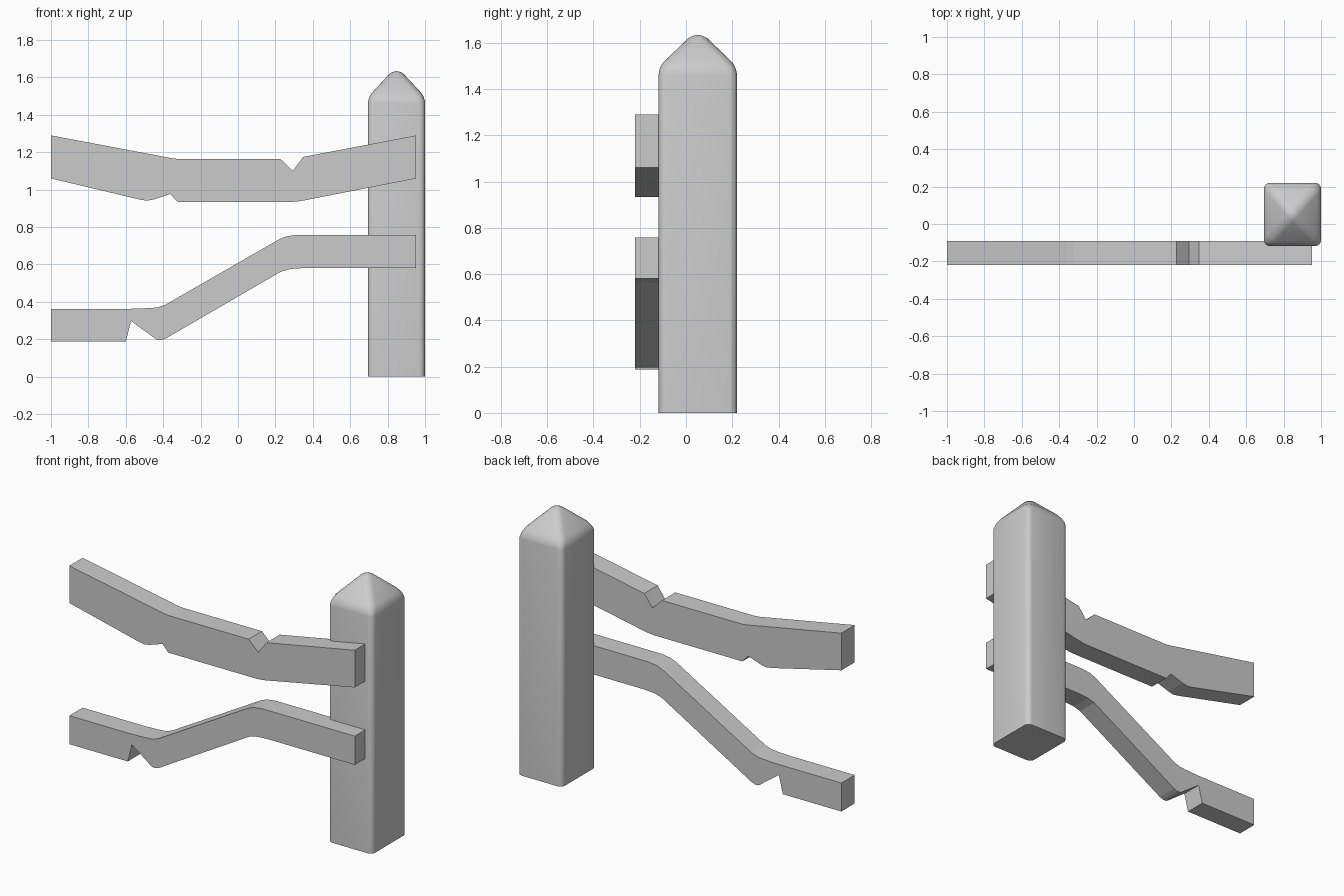
import bpy, bmesh, math

if "Cube" in bpy.data.objects:
    bpy.data.objects.remove(bpy.data.objects["Cube"])


def finish(name, bm):
    bmesh.ops.recalc_face_normals(bm, faces=bm.faces)
    mesh = bpy.data.meshes.new(name)
    bm.to_mesh(mesh)
    bm.free()
    obj = bpy.data.objects.new(name, mesh)
    bpy.context.collection.objects.link(obj)
    return obj


def rail(name, profile, y_front=-0.22, y_back=-0.09):
    """Extrude an x/z outline along y."""
    bm = bmesh.new()
    face = bm.faces.new([bm.verts.new((x, y_front, z)) for x, z in profile])
    out = bmesh.ops.extrude_face_region(bm, geom=[face])
    for v in out["geom"]:
        if isinstance(v, bmesh.types.BMVert):
            v.co.y = y_back
    return finish(name, bm)


# Post: square shaft with a pyramid cap and rounded edges
X0, X1, Y0, Y1 = 0.695, 1.0, -0.118, 0.22
EAVE, TOP = 1.495, 1.635
bm = bmesh.new()
corners = [(X0, Y0), (X1, Y0), (X1, Y1), (X0, Y1)]
low = [bm.verts.new((x, y, 0)) for x, y in corners]
high = [bm.verts.new((x, y, EAVE)) for x, y in corners]
apex = bm.verts.new(((X0 + X1) / 2, (Y0 + Y1) / 2, 1.655))
bm.faces.new(low[::-1])
for i in range(4):
    j = (i + 1) % 4
    bm.faces.new((low[i], low[j], high[j], high[i]))
    bm.faces.new((high[i], high[j], apex))
rounded = [e for e in bm.edges if any(v.co.z > 0.1 for v in e.verts)]
bmesh.ops.bevel(bm, geom=rounded, offset=0.032, offset_type='OFFSET',
                segments=4, profile=0.5, affect='EDGES', clamp_overlap=True)
peak = max(v.co.z for v in bm.verts)
for v in bm.verts:
    if v.co.z > 1.45:
        v.co.z = 1.45 + (v.co.z - 1.45) * (TOP - 1.45) / (peak - 1.45)
post = finish("post", bm)
bpy.context.view_layer.objects.active = post
post.select_set(True)
bpy.ops.object.shade_smooth_by_angle(angle=math.radians(40))

# Upper rail: sagging plank with a notch above and a chip below
rail("upper_rail", [
    (-1, 1.29), (-0.40, 1.177), (-0.36, 1.169), (-0.32, 1.164), (0.227, 1.164),
    (0.293, 1.10), (0.348, 1.175), (0.953, 1.29), (0.953, 1.06),
    (0.36, 0.944), (0.32, 0.937), (0.28, 0.934), (-0.323, 0.934),
    (-0.362, 0.977), (-0.45, 0.948), (-0.484, 0.941), (-0.52, 0.946), (-1, 1.06)])

# Lower rail: broken plank stepping down to the left, with a split below
rail("lower_rail", [
    (-1, 0.363), (-0.58, 0.363), (-0.47, 0.367), (-0.43, 0.371), (-0.39, 0.384),
    (0.22, 0.735), (0.26, 0.751), (0.32, 0.759), (0.953, 0.759),
    (0.953, 0.581), (0.35, 0.581), (0.28, 0.576), (0.23, 0.562),
    (-0.385, 0.205), (-0.41, 0.196), (-0.435, 0.198), (-0.572, 0.298),
    (-0.60, 0.187), (-1, 0.187)])
